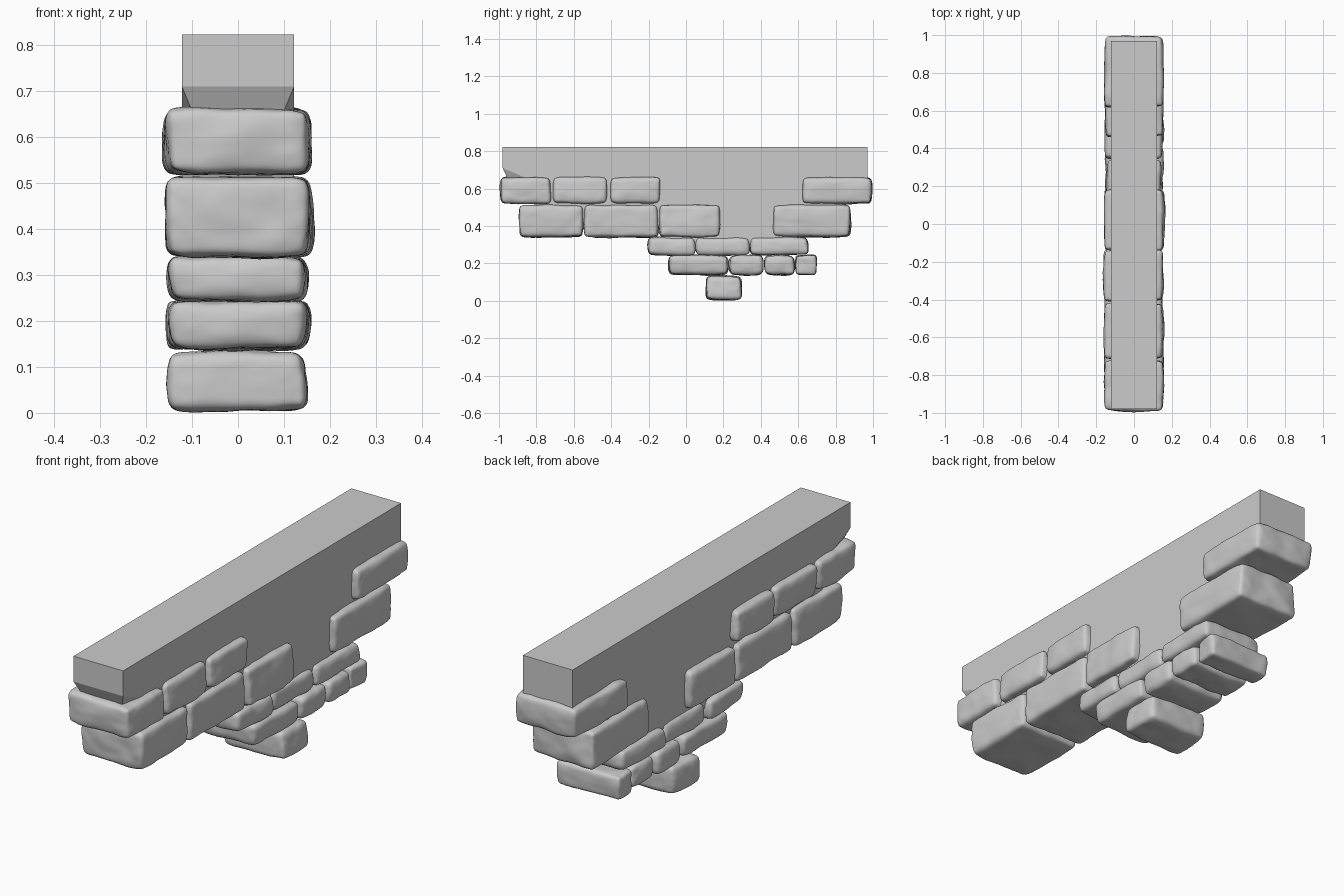
import bpy, bmesh, random
from mathutils import Vector

if "Cube" in bpy.data.objects:
    bpy.data.objects.remove(bpy.data.objects["Cube"])

random.seed(4)


def add_object(name, bm):
    bmesh.ops.recalc_face_normals(bm, faces=bm.faces)
    mesh = bpy.data.meshes.new(name)
    bm.to_mesh(mesh)
    bm.free()
    obj = bpy.data.objects.new(name, mesh)
    bpy.context.collection.objects.link(obj)
    return obj


# Shared noise for the worn stone surfaces
clouds = bpy.data.textures.new("stone_noise", 'CLOUDS')
clouds.noise_scale = 0.11


def stone(name, y0, y1, z0, z1, half):
    """Worn block running through the full wall thickness."""
    bm = bmesh.new()
    bmesh.ops.create_cube(bm, size=1)
    for v in bm.verts:
        sx, sy, sz = (1 if c > 0 else -1 for c in v.co)
        v.co = Vector((
            sx * (half - random.uniform(0, 0.014)),
            (y1 if sy > 0 else y0) - sy * random.uniform(0, 0.01),
            (z1 if sz > 0 else z0) - sz * random.uniform(0, 0.005)))
    bmesh.ops.bevel(bm, geom=bm.edges[:], offset=min(0.032, (y1 - y0) * 0.18),
                    segments=2, profile=0.55, affect='EDGES')
    for f in bm.faces:
        f.smooth = True
    obj = add_object(name, bm)
    sub = obj.modifiers.new("round", 'SUBSURF')
    sub.levels = sub.render_levels = 3
    disp = obj.modifiers.new("wear", 'DISPLACE')
    disp.texture = clouds
    disp.texture_coords = 'LOCAL'
    disp.strength = 0.016
    disp.mid_level = 0.45


# Stone courses: bottom, top, half width, (start, end) along y
courses = [
    (0.002, 0.138, 0.158, [(0.10, 0.305)]),
    (0.135, 0.247, 0.160, [(-0.10, 0.23), (0.225, 0.42), (0.415, 0.588), (0.58, 0.70)]),
    (0.240, 0.345, 0.156, [(-0.21, 0.055), (0.047, 0.345), (0.338, 0.66)]),
    (0.337, 0.519, 0.164, [(-0.90, -0.545), (-0.55, -0.145), (-0.15, 0.19), (0.455, 0.885)]),
    (0.515, 0.667, 0.162, [(-1.0, -0.715), (-0.72, -0.41), (-0.415, -0.13), (0.61, 0.997)]),
]
for row, (z0, z1, half, spans) in enumerate(courses):
    for i, (y0, y1) in enumerate(spans):
        stone(f"stone_course_{row + 1}_{i + 1}", y0, y1, z0, z1,
              half + random.uniform(-0.004, 0.004))

# Smooth plaster core: side profile extruded across the wall
profile = [(-0.98, 0.823), (-0.98, 0.71), (-0.84, 0.65), (-0.75, 0.43),
           (-0.14, 0.40), (-0.10, 0.30), (0.58, 0.30), (0.62, 0.43),
           (0.82, 0.45), (0.86, 0.60), (0.97, 0.62), (0.97, 0.823)]
bm = bmesh.new()
face = bm.faces.new([bm.verts.new((-0.122, y, z)) for y, z in profile])
ext = bmesh.ops.extrude_face_region(bm, geom=[face])
bmesh.ops.translate(bm, vec=(0.244, 0, 0),
                    verts=[g for g in ext["geom"] if isinstance(g, bmesh.types.BMVert)])
add_object("wall_core", bm)

# Tapered break under the front end of the core
bm = bmesh.new()
for s in (-1, 1):
    for x, y, z in ((0.122, -0.98, 0.71), (0.122, -0.84, 0.65),
                    (0.122, -0.84, 0.71), (0.095, -0.95, 0.645)):
        bm.verts.new((s * x, y, z))
bmesh.ops.convex_hull(bm, input=bm.verts)
add_object("core_broken_end", bm)
